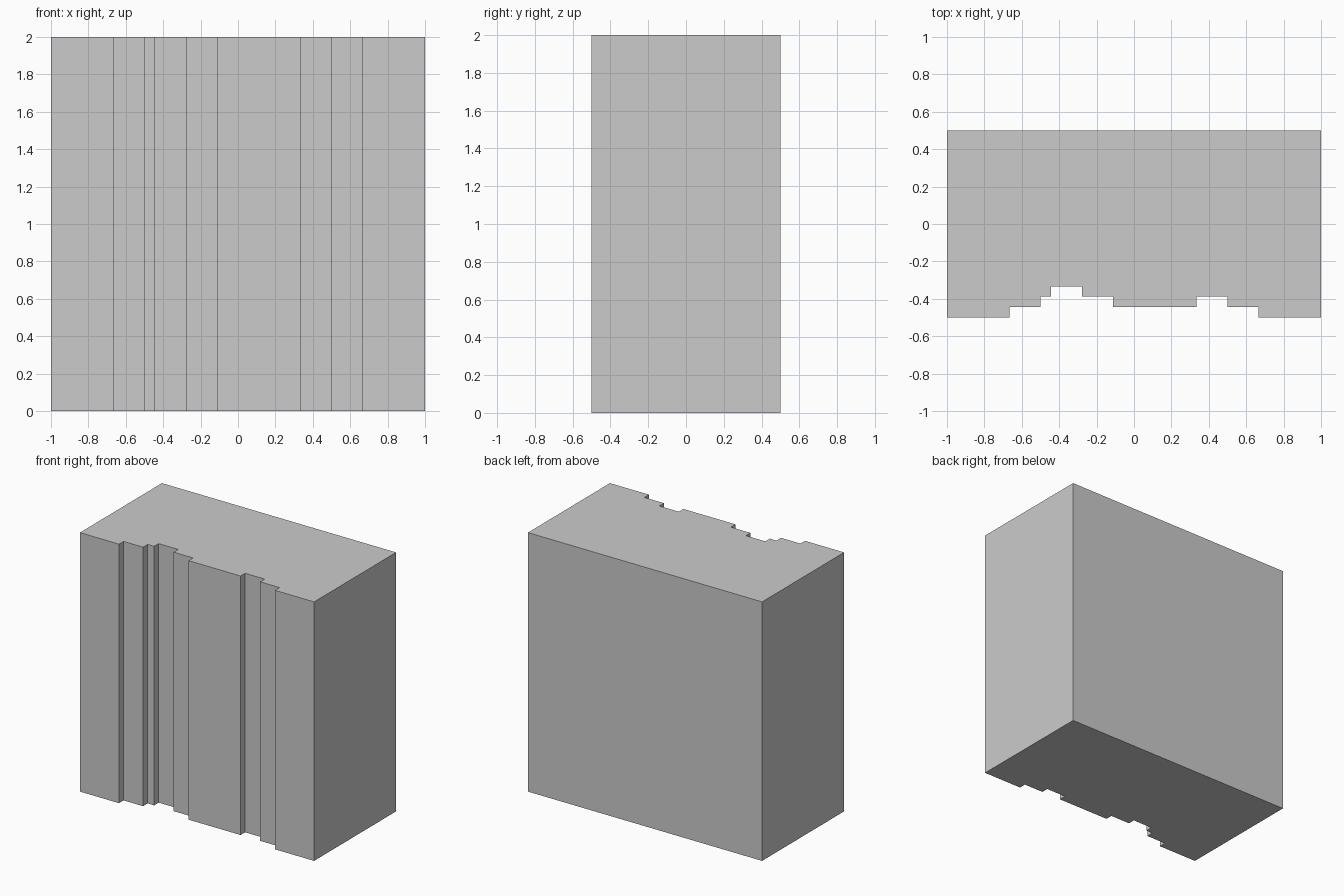
import bpy, bmesh

if "Cube" in bpy.data.objects:
    bpy.data.objects.remove(bpy.data.objects["Cube"])

U = 1 / 18  # grid step of the stepped front
HEIGHT = 2.0

# Front steps: (right end of step in U, recess depth in U), from left to right
STEPS = [(-12, 0), (-9, 1), (-8, 2), (-5, 3), (-2, 2), (6, 1), (9, 2), (12, 1), (18, 0)]

# Plan outline: stepped front edge, then the plain back corners
outline, x = [], -18
for end, depth in STEPS:
    y = -0.5 + depth * U
    outline += [(x * U, y), (end * U, y)]
    x = end
outline += [(1, 0.5), (-1, 0.5)]

# Wall block: outline extruded straight up
bm = bmesh.new()
base = bm.faces.new([bm.verts.new((px, py, 0)) for px, py in outline])
top = bmesh.ops.extrude_face_region(bm, geom=[base], use_keep_orig=True)
bmesh.ops.translate(bm, vec=(0, 0, HEIGHT),
                    verts=[g for g in top["geom"] if isinstance(g, bmesh.types.BMVert)])
bmesh.ops.recalc_face_normals(bm, faces=bm.faces)

mesh = bpy.data.meshes.new("stepped_wall_block")
bm.to_mesh(mesh)
bm.free()
bpy.context.collection.objects.link(bpy.data.objects.new("stepped_wall_block", mesh))
